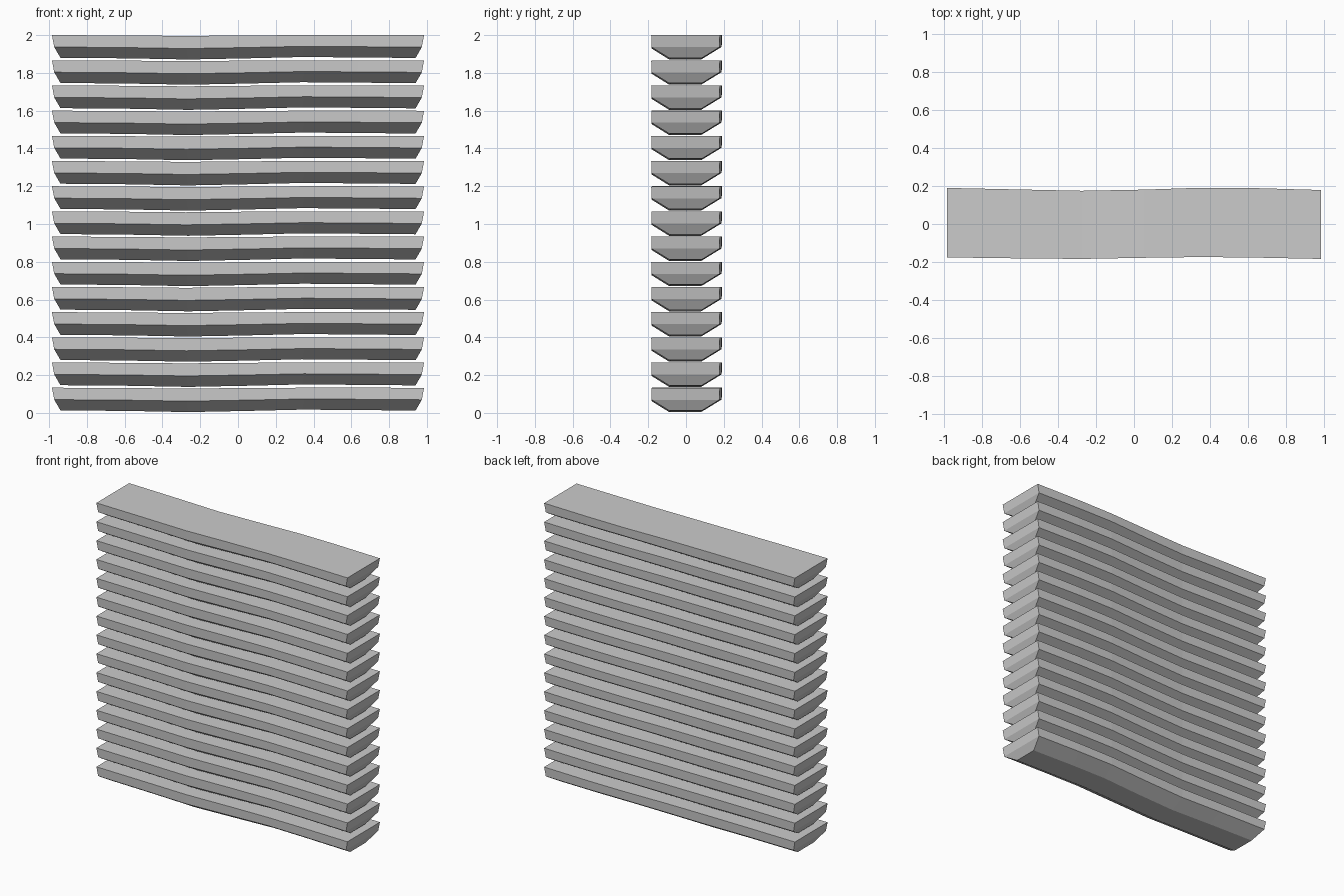
import bpy, bmesh

if "Cube" in bpy.data.objects:
    bpy.data.objects.remove(bpy.data.objects["Cube"])

COUNT, PITCH = 15, 2.0 / 15

# Stations along the slat: x fraction, height wave, front edge y, back edge y
STATIONS = [
    (-1.00, 0.000, -0.176, 0.190),
    (-0.62, -0.003, -0.181, 0.182),
    (-0.28, -0.009, -0.184, 0.175),
    (0.05, -0.003, -0.178, 0.181),
    (0.36, 0.004, -0.174, 0.191),
    (0.65, 0.002, -0.177, 0.189),
    (1.00, -0.001, -0.184, 0.179),
]
# Levels: depth below top, half length, inset of the long sides, wave strength
LEVELS = [(0.0, 0.985, 0.0, 0.5), (0.063, 0.973, 0.002, 0.9), (0.120, 0.940, 0.095, 1.0)]


def slat_mesh():
    bm = bmesh.new()
    rings = []
    for fx, wave, front, back in STATIONS:
        fronts, backs = [], []
        for depth, half, inset, strength in LEVELS:
            z = -depth + min(wave * strength, 0.0 if depth == 0 else 1.0)
            fronts.append(bm.verts.new((fx * half, front + inset, z)))
            backs.append(bm.verts.new((fx * half, back - inset, z)))
        rings.append(fronts + backs[::-1])
    # Long faces
    for a, b in zip(rings, rings[1:]):
        for i in range(6):
            j = (i + 1) % 6
            bm.faces.new((a[i], a[j], b[j], b[i]))
    # Two-step bevelled ends
    for r in (rings[0], rings[-1]):
        bm.faces.new((r[0], r[1], r[4], r[5]))
        bm.faces.new((r[1], r[2], r[3], r[4]))
    bmesh.ops.recalc_face_normals(bm, faces=bm.faces)
    mesh = bpy.data.meshes.new("slat")
    bm.to_mesh(mesh)
    bm.free()
    return mesh


# Stack of identical slats
mesh = slat_mesh()
for k in range(COUNT):
    slat = bpy.data.objects.new(f"slat_{k + 1}", mesh)
    slat.location.z = (k + 1) * PITCH
    bpy.context.collection.objects.link(slat)
